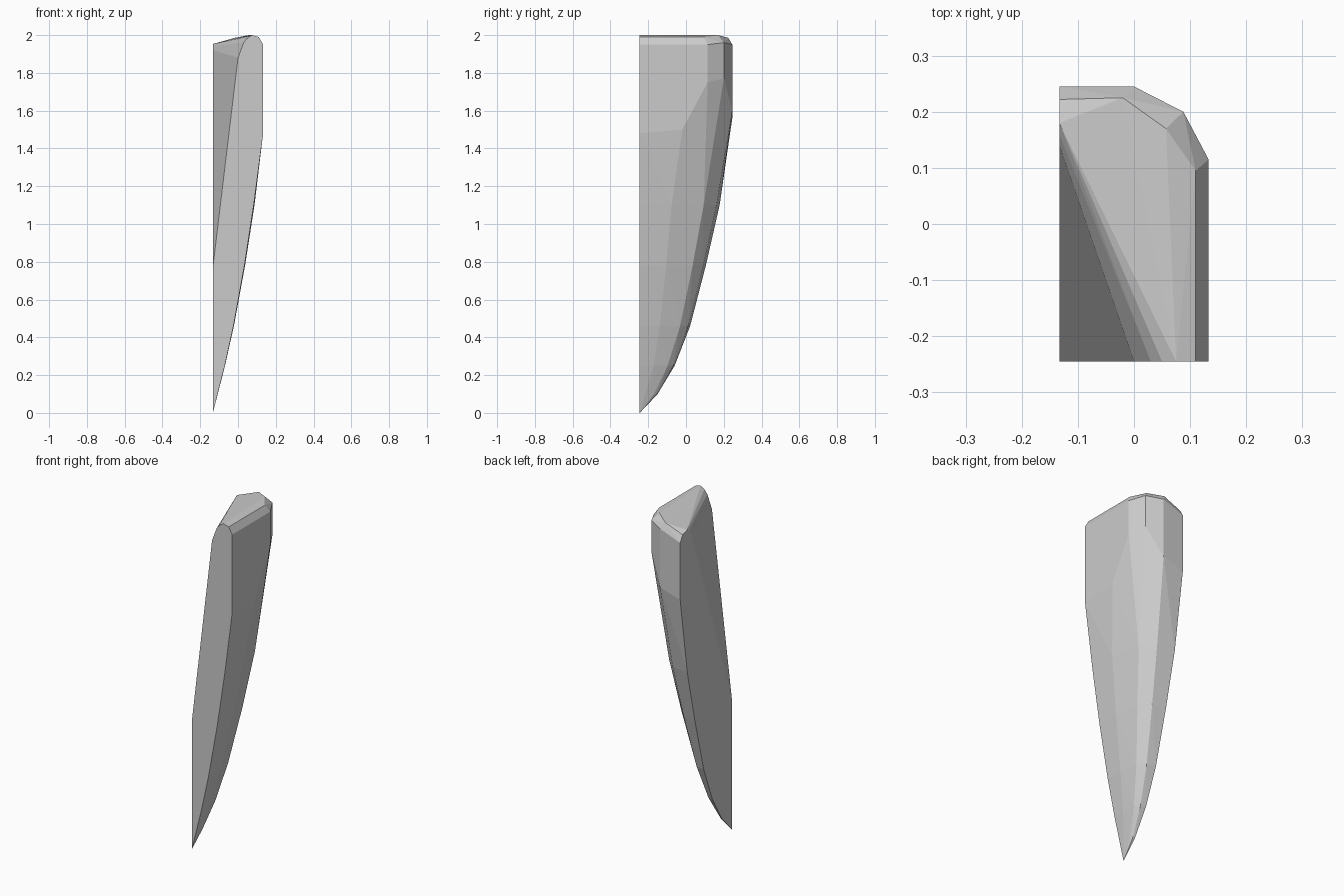
import bpy, bmesh
from math import radians

if "Cube" in bpy.data.objects:
    bpy.data.objects.remove(bpy.data.objects["Cube"])

L, F = -0.133, -0.245          # flat left side and flat front side
points = [(L, F, 0.0), (L, F, 0.77)]

# curved taper: height, right edge on the front side, back edge on the left side
taper = [(0.1, -0.11, -0.15), (0.25, -0.07, -0.06), (0.46, -0.024, 0.022),
         (0.78, 0.034, 0.105), (1.1, 0.083, 0.178)]
section = [(1, 0), (1.02, 0.4), (0.83, 0.8), (0.5, 0.96), (0, 1)]
for z, right, back in taper:
    for u, v in section:
        points.append((L + u * (right - L), F + v * (back - F), z))

# lower edge of the straight upper block
points += [(0.133, F, 1.48), (0.133, -0.02, 1.5), (0.133, 0.115, 1.75),
           (0.088, 0.2, 1.77), (0, 0.245, 1.6), (L, 0.245, 1.56)]

# upper edge of the block, then the bevelled crown
points += [(0.133, F, 1.95), (0.133, 0.115, 1.95), (0.088, 0.2, 1.96),
           (0, 0.245, 1.95), (L, 0.245, 1.9)]
points += [(0.11, F, 1.99), (0.11, 0.095, 1.99), (0.057, 0.17, 2.0),
           (-0.02, 0.225, 1.985), (L, 0.222, 1.94), (L, 0.18, 1.953)]

# slanted cut across the front left corner, with a rounded upper rim
points += [(0, F, 1.88), (0.03, F, 1.96), (0.05, F, 1.985), (0.075, F, 2.0),
           (L, 0.14, 1.92), (L, 0.16, 1.94)]

# skin the points into the solid claw
bm = bmesh.new()
for p in points:
    bm.verts.new(p)
res = bmesh.ops.convex_hull(bm, input=bm.verts)
loose = {g for g in res["geom_interior"] + res["geom_unused"]
         if isinstance(g, bmesh.types.BMVert)}
bmesh.ops.delete(bm, geom=list(loose), context='VERTS')
bmesh.ops.dissolve_limit(bm, angle_limit=radians(1), verts=bm.verts, edges=bm.edges)
bmesh.ops.recalc_face_normals(bm, faces=bm.faces)

mesh = bpy.data.meshes.new("claw")
bm.to_mesh(mesh)
bm.free()
claw = bpy.data.objects.new("claw", mesh)
bpy.context.collection.objects.link(claw)
